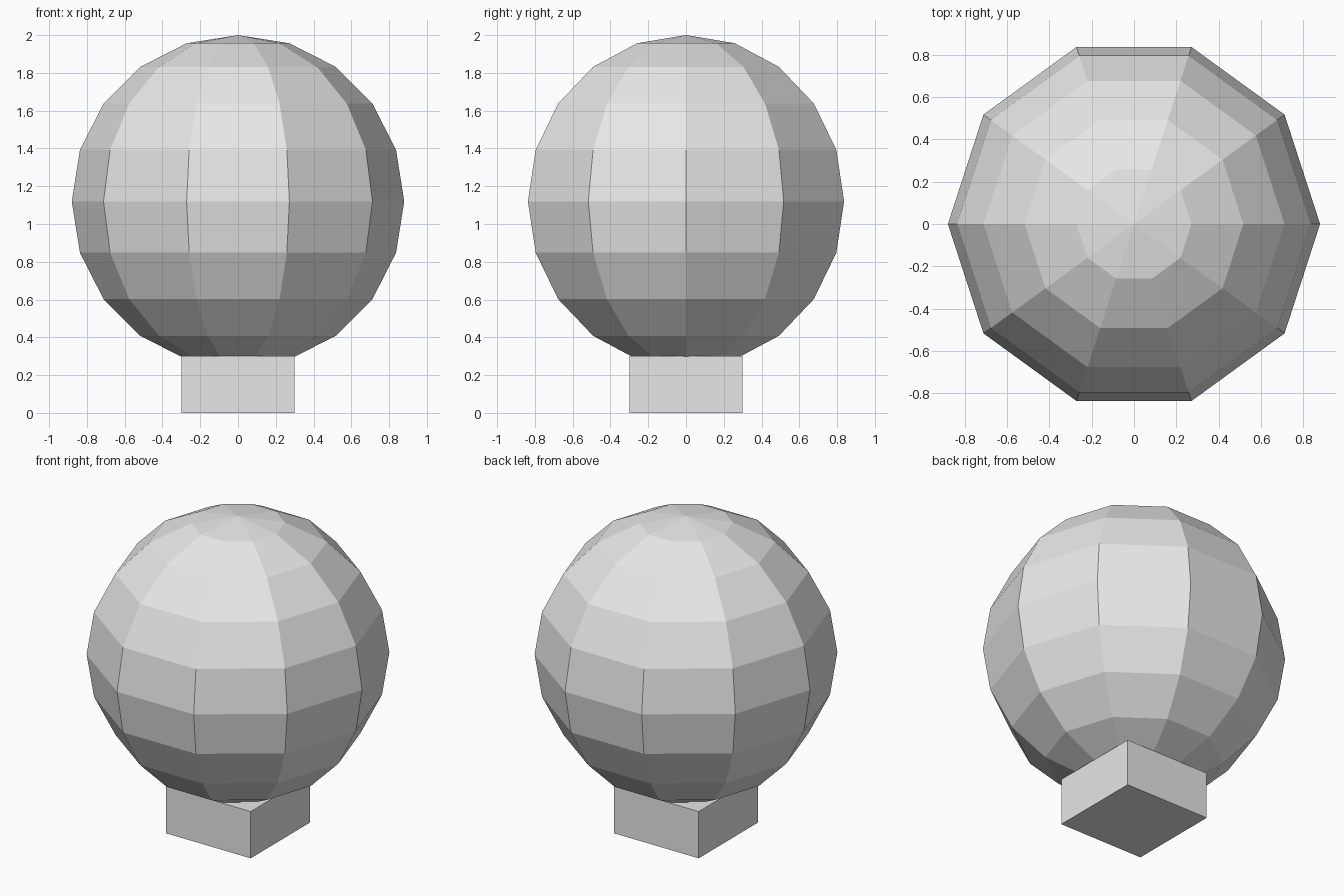
import bpy, bmesh
from math import sin, cos, pi, tau

old = bpy.data.objects.get("Cube")
if old:
    bpy.data.objects.remove(old, do_unlink=True)

grey = bpy.data.materials.new("light grey")
grey.use_nodes = True
grey.diffuse_color = (0.8, 0.8, 0.8, 1)
grey.node_tree.nodes["Principled BSDF"].inputs["Base Color"].default_value = grey.diffuse_color


def finish(name, bm):
    """Turn a bmesh into a flat-shaded object."""
    bmesh.ops.recalc_face_normals(bm, faces=bm.faces)
    mesh = bpy.data.meshes.new(name)
    bm.to_mesh(mesh)
    bm.free()
    mesh.materials.append(grey)
    obj = bpy.data.objects.new(name, mesh)
    bpy.context.collection.objects.link(obj)
    return obj


# Faceted globe: a half-circle profile spun about z, with a corner on the x axis
RADIUS, SEGMENTS, RINGS = 0.88, 10, 10
bm = bmesh.new()
arc = [bm.verts.new((RADIUS * sin(pi * i / RINGS), 0, RADIUS * cos(pi * i / RINGS)))
       for i in range(RINGS + 1)]
edges = [bm.edges.new(pair) for pair in zip(arc, arc[1:])]
bmesh.ops.spin(bm, geom=arc + edges, cent=(0, 0, 0), axis=(0, 0, 1),
               angle=tau, steps=SEGMENTS, use_duplicate=False)
bmesh.ops.remove_doubles(bm, verts=bm.verts, dist=0.001)
bmesh.ops.dissolve_degenerate(bm, edges=bm.edges, dist=0.001)
globe = finish("globe", bm)
globe.location.z = 2 - RADIUS

# Square base block, slightly overlapped by the globe
bm = bmesh.new()
bmesh.ops.create_cube(bm, size=1)
bmesh.ops.scale(bm, vec=(0.6, 0.6, 0.3), verts=bm.verts)
base = finish("base", bm)
base.location.z = 0.15
